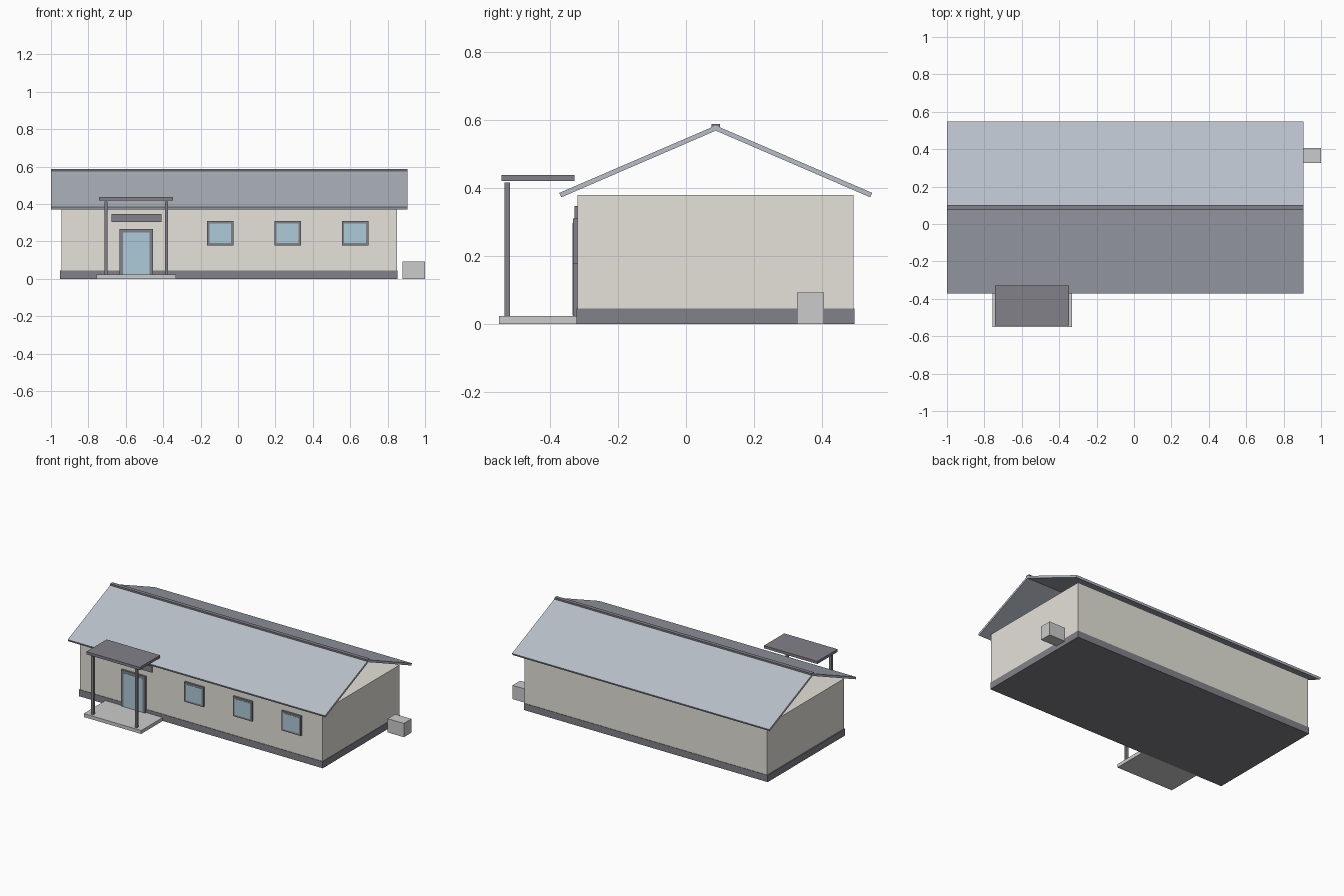
import bpy, bmesh

if "Cube" in bpy.data.objects:
    bpy.data.objects.remove(bpy.data.objects["Cube"])


def material(name, rgb):
    m = bpy.data.materials.new(name)
    m.diffuse_color = (*rgb, 1)
    m.use_nodes = True
    m.node_tree.nodes["Principled BSDF"].inputs["Base Color"].default_value = m.diffuse_color
    return m


WALL = material("cream_wall", (0.78, 0.76, 0.69))
ROOF = material("slate_roof", (0.48, 0.52, 0.58))
DARK = material("dark_trim", (0.22, 0.22, 0.25))
GLASS = material("blue_glass", (0.42, 0.60, 0.70))
STONE = material("pale_concrete", (0.66, 0.65, 0.67))


def finish(name, bm, mat):
    bmesh.ops.recalc_face_normals(bm, faces=bm.faces)
    me = bpy.data.meshes.new(name)
    bm.to_mesh(me)
    bm.free()
    me.materials.append(mat)
    ob = bpy.data.objects.new(name, me)
    bpy.context.collection.objects.link(ob)
    return ob


def box(name, x, y, z, mat):
    """Box from (min, max) ranges on each axis."""
    bm = bmesh.new()
    bmesh.ops.create_cube(bm, size=1)
    for v in bm.verts:
        v.co = [r[0] if c < 0 else r[1] for c, r in zip(v.co, (x, y, z))]
    return finish(name, bm, mat)


def extrude_x(name, profile, x, mat):
    """Extrude a closed (y, z) profile along x."""
    bm = bmesh.new()
    face = bm.faces.new([bm.verts.new((x[0], y, z)) for y, z in profile])
    new = bmesh.ops.extrude_face_region(bm, geom=[face])["geom"]
    verts = [g for g in new if isinstance(g, bmesh.types.BMVert)]
    bmesh.ops.translate(bm, verts=verts, vec=(x[1] - x[0], 0, 0))
    return finish(name, bm, mat)


def framed_pane(name, x, z, border, sill):
    """Dark surround on the front wall with a glass pane set into it."""
    box(name + "_frame", x, (-0.332, -0.316), z, DARK)
    box(name + "_glass", (x[0] + border, x[1] - border), (-0.3335, -0.318),
        (z[0] + sill, z[1] - border), GLASS)


# Main building and plinth
box("walls", (-0.945, 0.85), (-0.319, 0.492), (0.03, 0.379), WALL)
box("plinth", (-0.952, 0.853), (-0.322, 0.495), (0, 0.045), DARK)

# Two floating roof slopes, open at the gables, and ridge cap
RIDGE = 0.0875
ROOF_X = (-1.0, 0.905)
for label, s in (("front", -1), ("back", 1)):
    profile = [(0, 0.583), (0.460, 0.385), (0.454, 0.372), (0, 0.568)]
    extrude_x(label + "_roof_slope",
              [(RIDGE + s * y, z) for y, z in profile], ROOF_X, ROOF)
box("ridge_cap", ROOF_X, (RIDGE - 0.013, RIDGE + 0.013), (0.569, 0.588), DARK)

# Windows
for i, cx in enumerate((-0.095, 0.265, 0.626)):
    framed_pane(f"window_{i + 1}", (cx - 0.071, cx + 0.071),
                (0.178, 0.310), 0.013, 0.013)

# Entrance door and the panel above it
framed_pane("door", (-0.634, -0.455), (0.022, 0.267), 0.019, 0.002)
box("panel_over_door", (-0.677, -0.409), (-0.328, -0.316), (0.305, 0.347), DARK)

# Porch step, posts and canopy
box("porch_step", (-0.757, -0.332), (-0.55, -0.32), (0, 0.023), STONE)
for label, cx in (("left", -0.706), ("right", -0.382)):
    box(label + "_porch_post", (cx - 0.008, cx + 0.008), (-0.534, -0.518),
        (0.022, 0.415), DARK)
box("porch_canopy", (-0.743, -0.348), (-0.542, -0.328), (0.420, 0.438), DARK)

# Outdoor unit beside the right wall
box("outdoor_unit", (0.88, 1.0), (0.326, 0.406), (0, 0.092), STONE)
